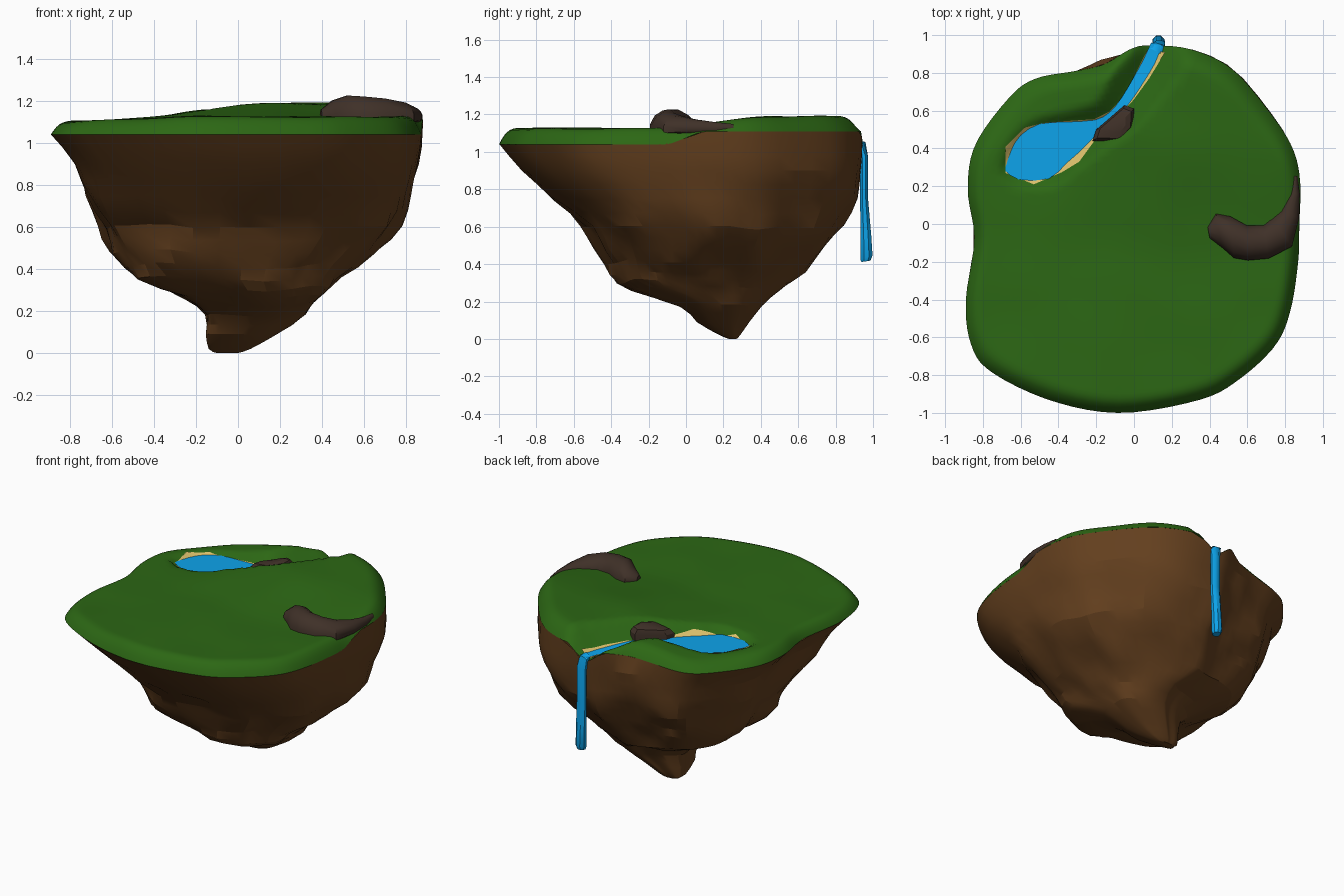
import bpy, math
from mathutils import Vector, noise

if "Cube" in bpy.data.objects:
    bpy.data.objects.remove(bpy.data.objects["Cube"])

N = 120  # points around the island


def material(name, col):
    m = bpy.data.materials.new(name)
    m.diffuse_color = (*col, 1)
    m.use_nodes = True
    m.node_tree.nodes["Principled BSDF"].inputs["Base Color"].default_value = m.diffuse_color
    return m


GRASS = material("grass", (0.025, 0.135, 0.007))
EARTH = material("earth", (0.125, 0.05, 0.013))
STONE = material("stone", (0.05, 0.03, 0.021))
WATER = material("water", (0.004, 0.37, 0.83))
SAND = material("sand", (0.72, 0.53, 0.15))


def smooth(a, b, t):
    t = min(1, max(0, (t - a) / (b - a)))
    return t * t * (3 - 2 * t)


def build(name, verts, faces, mat, angle=35):
    me = bpy.data.meshes.new(name)
    me.from_pydata(verts, [], faces)
    me.materials.append(mat)
    ob = bpy.data.objects.new(name, me)
    bpy.context.collection.objects.link(ob)
    bpy.ops.object.select_all(action='DESELECT')
    ob.select_set(True)
    bpy.context.view_layer.objects.active = ob
    bpy.ops.object.mode_set(mode='EDIT')
    bpy.ops.mesh.select_all(action='SELECT')
    bpy.ops.mesh.normals_make_consistent(inside=False)
    bpy.ops.object.mode_set(mode='OBJECT')
    bpy.ops.object.shade_smooth_by_angle(angle=math.radians(angle))
    return ob


def loft(rings, closed=True, caps=True):
    n = len(rings[0])
    verts = [p for r in rings for p in r]
    faces = [(i * n + j, i * n + (j + 1) % n, (i + 1) * n + (j + 1) % n, (i + 1) * n + j)
             for i in range(len(rings) - 1) for j in range(n if closed else n - 1)]
    if caps:
        faces += [tuple(range(n)), tuple(range((len(rings) - 1) * n, len(rings) * n))]
    return verts, faces


def catmull(pts, t, closed=False):
    n = len(pts)
    i = int(math.floor(t))
    f = t - i
    pick = (lambda k: Vector(pts[k % n])) if closed else (lambda k: Vector(pts[min(n - 1, max(0, k))]))
    a, b, c, d = (pick(i + k) for k in (-1, 0, 1, 2))
    return 0.5 * (2 * b + (c - a) * f + (2 * a - 5 * b + 4 * c - d) * f * f + (3 * b - a - 3 * c + d) * f ** 3)


# Island plan outline
OUT = [(0.875, 0), (0.88, 0.22), (0.84, 0.40), (0.72, 0.59), (0.52, 0.82), (0.30, 0.925), (0.08, 0.945),
       (-0.02, 0.925), (-0.16, 0.845), (-0.31, 0.81), (-0.52, 0.77), (-0.66, 0.67), (-0.84, 0.42),
       (-0.88, 0.18), (-0.845, -0.08), (-0.89, -0.40), (-0.865, -0.63), (-0.76, -0.78), (-0.44, -0.935),
       (-0.07, -1.0), (0.35, -0.93), (0.56, -0.82), (0.75, -0.64), (0.83, -0.45), (0.87, -0.19)]
outline = [catmull(OUT, i * len(OUT) / N, True) for i in range(N)]

# Pond and stream banks, as matching south-east / north-west points
R0 = [(-0.68, 0.28), (-0.61, 0.235), (-0.45, 0.24), (-0.36, 0.32), (-0.28, 0.39), (-0.20, 0.47),
      (-0.09, 0.56), (-0.01, 0.66), (0.05, 0.75), (0.11, 0.85), (0.15, 0.95)]
L0 = [(-0.68, 0.30), (-0.65, 0.39), (-0.60, 0.47), (-0.50, 0.53), (-0.36, 0.54), (-0.21, 0.55),
      (-0.13, 0.59), (-0.065, 0.67), (0.0, 0.78), (0.05, 0.87), (0.09, 0.96)]
BANK_R, BANK_L = ([catmull(b, k / 2) for k in range(2 * len(b) - 1)] for b in (R0, L0))
POND = BANK_R + BANK_L[::-1]


def pond_dist(x, y):
    # signed distance to the water outline, negative inside
    p, inside, best = Vector((x, y)), False, 9
    for a, b in zip(POND, POND[1:] + POND[:1]):
        e = b - a
        t = min(1, max(0, (p - a).dot(e) / e.length_squared))
        best = min(best, (p - a - e * t).length)
        if (a.y > y) != (b.y > y) and x < a.x + (y - a.y) / e.y * e.x:
            inside = not inside
    return -best if inside else best


def water_z(y):
    return 1.085 - 0.03 * smooth(0.55, 0.95, y)


def ground(x, y):
    h = 1.105 + 0.02 * smooth(-0.8, -0.2, x) + 0.065 * smooth(-0.2, 0.5, y) * smooth(-0.6, 0.25, x)
    h += 0.008 * noise.noise(Vector((x * 3, y * 3, 0)))
    # back left falls away a little
    h -= 0.02 * smooth(0.3, 0.7, y) * smooth(-0.2, -0.6, x)
    d = pond_dist(x, y)
    return min(h, water_z(y) + max(-0.025, 0.95 * d - 0.010))


def edge_z(x, y):
    z = 1.04 + 0.07 * smooth(-0.12, 0.12, y) * smooth(-0.6, 0.1, x)
    return min(z, ground(x, y) - 0.02)


# Grass cap with a rounded lip, wider at the back
rings = []
steps = [0.02] + [k / 32 for k in range(1, 28)] + [0.88, 0.90, 0.92, 0.94, 0.955, 0.97, 0.98, 0.99, 0.996, 1.0]
for s in steps:
    ring = []
    for p in outline:
        x, y = p.x * s, p.y * s
        h = ground(x, y)
        lip = 0.90 - 0.03 * smooth(0.2, 0.7, p.y)
        if s > lip:
            t = (s - lip) / (1 - lip)
            h = edge_z(p.x, p.y) * t ** 2.5 + h * (1 - t ** 2.5)
        ring.append((x, y, h))
    rings.append(ring)
v, f = loft(rings, caps=False)
f.append(tuple(range(N)))
build("grass_top", v, f, GRASS, 50)

# Hanging earth: extents per height (z, x left, x right, y front, y back)
LEVELS = [(1.04, -0.89, 0.88, -1.0, 0.945), (0.90, -0.775, 0.86, -0.88, 0.935), (0.75, -0.72, 0.81, -0.71, 0.905),
          (0.60, -0.66, 0.76, -0.54, 0.83), (0.48, -0.60, 0.65, -0.48, 0.75), (0.36, -0.48, 0.50, -0.40, 0.64),
          (0.27, -0.26, 0.42, -0.29, 0.51), (0.18, -0.155, 0.32, -0.03, 0.41), (0.09, -0.15, 0.18, 0.06, 0.34),
          (0.02, -0.14, 0.06, 0.18, 0.29), (0.0, -0.10, 0.0, 0.23, 0.27)]
rings = []
for k in range(2 * len(LEVELS) - 1):
    z, xl, xr, yf, yb = catmull(LEVELS, k / 2)
    ring = []
    for p in outline[::2]:
        u, w = (p.x + 0.89) / 1.77, (p.y + 1.0) / 1.945
        # the back right corner tapers faster than the sides
        c = 1 - 0.5 * max(0, u - 0.5) * max(0, w - 0.5) * smooth(0.95, 0.6, z)
        u, w = 0.5 + (u - 0.5) * c, 0.5 + (w - 0.5) * c
        x, y = xl + u * (xr - xl), yf + w * (yb - yf)
        zz = z
        if k == 0:
            zz = edge_z(p.x, p.y)
        else:
            amt = 0.06 * smooth(1, 7, k) * smooth(0.0, 0.35, z)
            n = noise.noise(Vector((x * 2.6, y * 2.6, z * 3.2 + 4))) + 0.9 * noise.noise(Vector((x * 6, y * 6, z * 6)))
            x += amt * n * (u - 0.5) * 1.6
            y += amt * n * (w - 0.5) * 1.6
            zz += 0.4 * amt * noise.noise(Vector((x * 4, y * 4, 9)))
            # bulge under the notch in the back rim
            y += 0.04 * math.exp(-((x + 0.16) / 0.1) ** 2) * smooth(0.6, 0.95, z) * (w > 0.8)
        ring.append((x, y, max(0, zz)))
    rings.append(ring)
v, f = loft(rings, caps=False)
f.append(tuple(range(len(v) - N // 2, len(v))))
build("earth_underside", v, f, EARTH, 16)

# Pond and stream surface
build("pond_and_stream", *loft([[(*r, water_z(r[1])), (*l, water_z(l[1]))] for r, l in zip(BANK_R, BANK_L)],
                               closed=False, caps=False), WATER)

# Sandy shore draped over the bank
SAND_R = [(-0.68, 0.27), (-0.53, 0.21), (-0.38, 0.275), (-0.29, 0.33), (-0.21, 0.44), (-0.09, 0.56),
          (0.0, 0.66), (0.08, 0.77), (0.165, 0.91)]
SAND_L = [(-0.68, 0.41), (-0.58, 0.51), (-0.48, 0.535), (-0.36, 0.545), (-0.21, 0.555), (-0.13, 0.595),
          (-0.06, 0.67), (0.0, 0.78), (0.07, 0.92)]
rows = []
for k in range(4 * (len(SAND_R) - 1) + 1):
    i = min(k // 4, len(SAND_R) - 2)
    a = Vector(SAND_R[i]).lerp(Vector(SAND_R[i + 1]), k / 4 - i)
    b = Vector(SAND_L[i]).lerp(Vector(SAND_L[i + 1]), k / 4 - i)
    pts = [a.lerp(b, j / 12) for j in range(13)]
    rows.append([(p.x, p.y, ground(p.x, p.y) + 0.006) for p in pts])
build("sand_shore", *loft(rows, closed=False, caps=False), SAND)


def tube(path, sides):
    # path rows: centre x, y, z, then two radius vectors
    return loft([[Vector(c) + Vector(a) * math.cos(t) + Vector(b) * math.sin(t)
                  for t in (2 * math.pi * (j + 0.5) / sides for j in range(sides))] for c, a, b in path])


# Waterfall
fall = [((0.115, 0.915, 1.050), (0.034, -0.018, 0), (0, 0, 0.014)),
        ((0.125, 0.942, 1.030), (0.035, -0.01, 0), (0, 0.015, 0.025)),
        ((0.133, 0.952, 0.97), (0.035, 0, 0), (0, 0.022, 0.01)),
        ((0.133, 0.952, 0.75), (0.034, 0, 0), (0, 0.023, 0)),
        ((0.131, 0.962, 0.55), (0.034, 0, 0), (0, 0.031, 0)),
        ((0.130, 0.965, 0.435), (0.034, 0, 0), (0, 0.035, 0.012)),
        ((0.130, 0.962, 0.415), (0.026, 0, 0), (0, 0.026, 0.004))]
build("waterfall", *tube(fall, 8), WATER)

# Curved stone ridge: x, y, z, plan direction of width, half width, height
ridge = []
for x, y, z, ang, w, h in [(0.395, -0.045, 1.12, 100, 0.03, 0.04), (0.45, -0.035, 1.12, 100, 0.09, 0.085),
                           (0.52, -0.07, 1.12, 95, 0.11, 0.11), (0.60, -0.10, 1.12, 92, 0.092, 0.105),
                           (0.70, -0.095, 1.12, 98, 0.088, 0.095), (0.785, -0.045, 1.12, 125, 0.09, 0.075),
                           (0.825, 0.05, 1.125, 160, 0.052, 0.05), (0.85, 0.16, 1.125, 180, 0.028, 0.035),
                           (0.853, 0.255, 1.125, 180, 0.012, 0.025)]:
    a = math.radians(ang)
    ridge.append(((x, y, z), (w * 1.04 * math.cos(a), w * 1.04 * math.sin(a), 0), (0, 0, h)))
v, f = tube(ridge, 12)
# flatten the buried underside
v = [Vector((p.x, p.y, max(p.z, 1.095))) for p in v]
build("stone_ridge", v, f, STONE, 40)

# Small boulder beside the stream
BASE = [(-0.22, 0.44), (-0.07, 0.435), (-0.005, 0.51), (0.0, 0.61), (-0.05, 0.63), (-0.20, 0.50)]
mid = Vector((-0.08, 0.53))
rings = [[(*mid.lerp(Vector(p), s), z + 0.1 * (p[0] + 0.08)) for p in BASE]
         for s, z in ((1.0, 1.05), (1.0, 1.125), (0.82, 1.155), (0.45, 1.165))]
build("stream_boulder", *loft(rings), STONE, 25)
